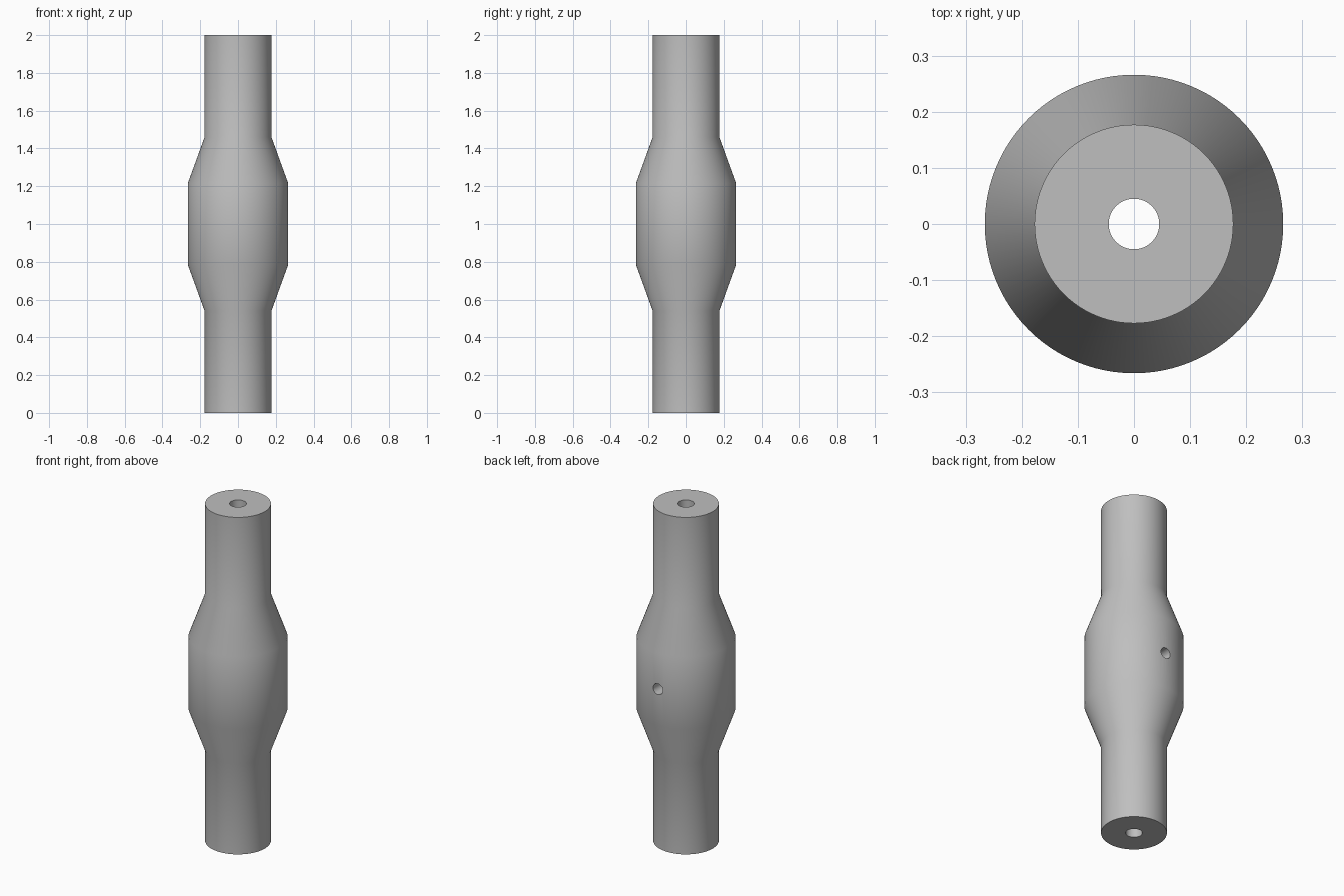
import bpy, bmesh, math
from mathutils import Matrix

cube = bpy.data.objects.get("Cube")
if cube:
    bpy.data.objects.remove(cube, do_unlink=True)

SEGMENTS = 96
END_R, MID_R, BORE_R, PORT_R = 0.177, 0.266, 0.045, 0.032

steel = bpy.data.materials.new("satin_grey")
steel.use_nodes = True
grey = (0.52, 0.52, 0.52, 1)
steel.diffuse_color = grey
steel.node_tree.nodes["Principled BSDF"].inputs["Base Color"].default_value = grey


def add_object(name, bm):
    bmesh.ops.recalc_face_normals(bm, faces=bm.faces)
    mesh = bpy.data.meshes.new(name)
    bm.to_mesh(mesh)
    bm.free()
    obj = bpy.data.objects.new(name, mesh)
    bpy.context.collection.objects.link(obj)
    mesh.materials.append(steel)
    return obj


# Turned body with a bulging middle and a straight bore through its axis
profile = [(BORE_R, 0), (END_R, 0), (END_R, 0.54), (MID_R, 0.785),
           (MID_R, 1.215), (END_R, 1.46), (END_R, 2), (BORE_R, 2)]
bm = bmesh.new()
points = [bm.verts.new((r, 0, z)) for r, z in profile]
edges = [bm.edges.new((a, b)) for a, b in zip(points, points[1:] + points[:1])]
bmesh.ops.spin(bm, geom=points + edges, cent=(0, 0, 0), axis=(0, 0, 1),
               angle=math.tau, steps=SEGMENTS, use_duplicate=False)
bmesh.ops.remove_doubles(bm, verts=bm.verts, dist=0.0001)
body = add_object("turned_body", bm)

# Round side port at the back, running into the bore
bm = bmesh.new()
bmesh.ops.create_cone(bm, cap_ends=True, segments=32, radius1=PORT_R,
                      radius2=PORT_R, depth=0.4,
                      matrix=Matrix.Translation((0, 0.2, 1)) @ Matrix.Rotation(math.pi / 2, 4, "X"))
cutter = add_object("side_port_cutter", bm)
cutter.hide_render = True

cut = body.modifiers.new("side_port", "BOOLEAN")
cut.operation = "DIFFERENCE"
cut.solver = "EXACT"
cut.object = cutter

bpy.ops.object.select_all(action="DESELECT")
body.select_set(True)
bpy.context.view_layer.objects.active = body
bpy.ops.object.modifier_apply(modifier=cut.name)
bpy.data.objects.remove(cutter, do_unlink=True)
bpy.ops.object.shade_smooth_by_angle(angle=math.radians(30))
